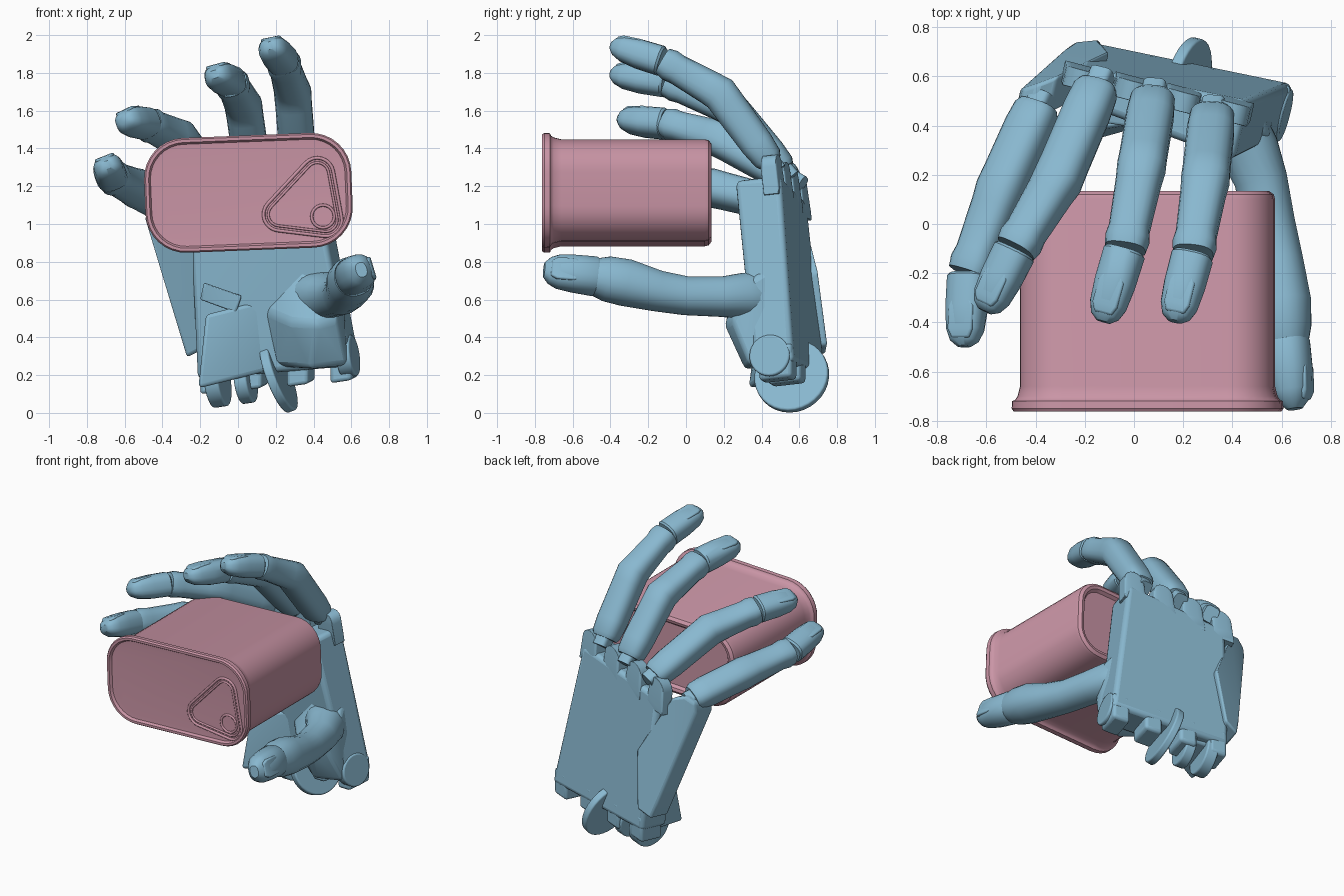
import bpy, bmesh, math
from mathutils import Vector as V

old = bpy.data.objects.get("Cube")
if old:
    bpy.data.objects.remove(old, do_unlink=True)


def material(name, rgb):
    m = bpy.data.materials.new(name)
    m.use_nodes = True
    m.diffuse_color = (*rgb, 1)
    m.node_tree.nodes["Principled BSDF"].inputs["Base Color"].default_value = (*rgb, 1)
    return m


blue = material("soft blue", (0.25, 0.48, 0.63))
pink = material("dusty pink", (0.59, 0.3, 0.38))


def finish(name, bm, mat=blue, bevel=0, angle=35):
    bmesh.ops.recalc_face_normals(bm, faces=bm.faces[:])
    me = bpy.data.meshes.new(name)
    bm.to_mesh(me)
    bm.free()
    ob = bpy.data.objects.new(name, me)
    bpy.context.collection.objects.link(ob)
    me.materials.append(mat)
    if bevel:
        mod = ob.modifiers.new("bevel", "BEVEL")
        mod.width, mod.segments = bevel, 3
    bpy.ops.object.select_all(action="DESELECT")
    ob.select_set(True)
    bpy.context.view_layer.objects.active = ob
    bpy.ops.object.shade_smooth_by_angle(angle=math.radians(angle))
    return ob


def skin(bm, rings):
    loops = [[bm.verts.new(p) for p in r] for r in rings]
    n = len(loops[0])
    for a, b in zip(loops, loops[1:]):
        for i in range(n):
            bm.faces.new((a[i], a[(i + 1) % n], b[(i + 1) % n], b[i]))
    bm.faces.new(loops[0][::-1])
    bm.faces.new(loops[-1])


def hull(name, pts, bevel=0.02):
    bm = bmesh.new()
    for p in pts:
        bm.verts.new(p)
    bmesh.ops.convex_hull(bm, input=bm.verts[:])
    bmesh.ops.dissolve_limit(bm, angle_limit=0.06, verts=bm.verts[:], edges=bm.edges[:])
    return finish(name, bm, bevel=bevel)


def disc(name, c, axis, r, depth, bevel=0.01):
    bm = bmesh.new()
    bmesh.ops.create_cone(bm, cap_ends=True, segments=32, radius1=r, radius2=r, depth=depth)
    rot = V(axis).to_track_quat("Z", "Y").to_matrix()
    for v in bm.verts:
        v.co = rot @ v.co + V(c)
    return finish(name, bm, bevel=bevel)


def loft(name, stations, hint, power=0.75, sides=20):
    """Skin rounded-box rings along stations of (centre, half width, half depth)."""
    pts = [V(s[0]) for s in stations]
    rings = []
    for i, (c, w, d) in enumerate(stations):
        t = (pts[min(i + 1, len(pts) - 1)] - pts[max(i - 1, 0)]).normalized()
        side = t.cross(V(hint)).normalized()
        up = side.cross(t)
        ring = []
        for k in range(sides):
            a = 2 * math.pi * (k + 0.5) / sides
            x, y = math.cos(a), math.sin(a)
            sx = math.copysign(abs(x) ** power, x) * w
            sy = math.copysign(abs(y) ** power, y) * d
            ring.append(V(c) + side * sx + up * sy)
        rings.append(ring)
    bm = bmesh.new()
    skin(bm, rings)
    return finish(name, bm, angle=40)


def nail(name, start, end, hint, lift, w):
    a, b = V(start), V(end)
    t = (b - a).normalized()
    side = t.cross(V(hint)).normalized()
    up = side.cross(t)
    pts = []
    for f, s, h in ((0.42, 0.75, 1), (0.52, 1, 1), (0.85, 1, 0.88), (0.97, 0.7, 0.7)):
        for sx in (-1, 1):
            for e in (-0.03, 0):
                pts.append(a.lerp(b, f) + side * sx * s * w + up * (lift * h + e))
    hull(name, pts, 0.008)


# Palm frame: outward normal of the back, and the sideways axis
N = V((0.22, 0.97, 0.11)).normalized()
L = V((0.95, -0.25, 0.14)).normalized()

# Palm slab, heel corner and thumb mound
back = [V(p) for p in ((0.46, 0.5, 1.26), (0.65, 0.57, 0.27), (-0.17, 0.74, 0.2), (-0.23, 0.64, 1.12))]
hull("palm", [p - N * o for p, t in zip(back, (0.25, 0.22, 0.22, 0.14)) for o in (0, t)], 0.03)
hull("heel_pad", [(-0.17, 0.38, 0.52), (-0.21, 0.33, 0.13), (-0.17, 0.7, 0.17), (-0.17, 0.66, 0.5),
                  (0.15, 0.46, 0.22), (0.15, 0.43, 0.6), (0.15, 0.6, 0.22), (0.15, 0.6, 0.6)], 0.02)
hull("thumb_mound", [(0.28, 0.25, 0.48), (0.42, 0.2, 0.47), (0.52, 0.24, 0.5), (0.38, 0.31, 0.23),
                     (0.58, 0.34, 0.25), (0.12, 0.44, 0.55), (0.2, 0.45, 0.24), (0.34, 0.36, 0.78),
                     (0.55, 0.36, 0.72), (0.58, 0.5, 0.3), (0.5, 0.5, 0.8), (0.2, 0.55, 0.4)], 0.03)
hull("side_flange", [(-0.18, 0.42, 0.69), (0.02, 0.39, 0.62), (-0.2, 0.44, 0.6), (-0.01, 0.4, 0.53),
                     (-0.18, 0.62, 0.69), (0.02, 0.6, 0.62), (-0.2, 0.62, 0.6), (-0.01, 0.6, 0.53)], 0.01)

# Little finger support plate
plate = [V(p) for p in ((-0.46, 0.55, 1.04), (-0.45, 0.55, 1.11), (-0.39, 0.57, 1.15), (-0.31, 0.6, 1.13),
                        (-0.1, 0.7, 0.74), (-0.14, 0.75, 0.36), (-0.24, 0.74, 0.31), (-0.27, 0.72, 0.4))]
hull("side_plate", [p - N * o for p in plate for o in (0, 0.15)], 0.015)

# Rounded knuckle lobes rising between the fingers
for i in range(4):
    c = V((0.41 - 0.205 * i, 0.5 + 0.045 * i, 1.3 - 0.04 * i))
    foot = c - V((0, 0, 0.15)) + N * 0.02
    hull(f"knuckle_lobe_{i + 1}", [p + L * r * math.cos(a) + V((0, 0, r * math.sin(a))) - N * o
                                   for p, r in ((c, 0.07), (foot, 0.08)) for o in (0.01, 0.09)
                                   for a in (math.pi * k / 8 for k in range(9))], 0.015)

# Wrist tabs and hinge discs
for i, f in enumerate((0.08, 0.36, 0.66, 0.92)):
    c = back[1].lerp(back[2], f) - N * 0.1
    hull(f"wrist_tab_{i + 1}", [c + L * a + N * b + V((0, 0, h)) for a in (-0.06, 0.06)
                                for b in (-0.09, 0.09) for h in (-0.08, 0.1)], 0.02)
disc("wrist_disc_middle", (0.215, 0.56, 0.195), (0.9, -0.22, 0.34), 0.2, 0.05)
disc("wrist_disc_side", (-0.11, 0.57, 0.17), L, 0.14, 0.08)
disc("wrist_disc_inner", (0.04, 0.55, 0.17), L, 0.12, 0.07)
disc("wrist_disc_outer", (0.58, 0.45, 0.3), L, 0.11, 0.08)

# Fingers: base, middle joint, end joint, tip
fingers = {
    "index": ((0.32, 0.46, 1.31), (0.29, 0.18, 1.69), (0.24, -0.12, 1.86), (0.17, -0.38, 1.94), (0, 1, 1)),
    "middle": ((0.08, 0.53, 1.27), (0.03, 0.23, 1.62), (-0.035, -0.1, 1.75), (-0.12, -0.38, 1.79), (0, 1, 1)),
    "ring": ((-0.14, 0.58, 1.22), (-0.31, 0.18, 1.45), (-0.48, -0.1, 1.53), (-0.6, -0.34, 1.55), (-0.2, 0.6, 1)),
    "little": ((-0.38, 0.5, 1.1), (-0.54, 0.14, 1.19), (-0.67, -0.2, 1.25), (-0.69, -0.48, 1.31), (-0.4, 0.5, 1)),
}
W = 0.097
for name, (base, mid, end, tip, hint) in fingers.items():
    base, mid, end, tip = (V(p) for p in (base, mid, end, tip))
    loft(f"{name}_hinge_tongue", [(base.lerp(mid, f), W * 0.5, W * 0.55) for f in (-0.08, 0.1, 0.25)], hint, 0.5)
    loft(f"{name}_finger_shaft", [
        (base.lerp(mid, 0.04), W * 0.8, W * 0.65), (base.lerp(mid, 0.1), W * 0.94, W * 0.82),
        (base.lerp(mid, 0.3), W, W * 0.92), (base.lerp(mid, 0.85), W, W * 0.97),
        (mid, W * 1.02, W), (mid.lerp(end, 0.2), W * 0.95, W * 0.93),
        (mid.lerp(end, 0.75), W * 0.86, W * 0.83), (mid.lerp(end, 0.88), W * 0.93, W * 0.88),
        (end, W * 0.86, W * 0.78)], hint)
    loft(f"{name}_fingertip", [
        (end.lerp(tip, 0.02), W * 0.78, W * 0.72), (end.lerp(tip, 0.06), W * 0.88, W * 0.82),
        (end.lerp(tip, 0.5), W * 0.86, W * 0.8), (end.lerp(tip, 0.82), W * 0.78, W * 0.68),
        (end.lerp(tip, 0.98), W * 0.6, W * 0.48), (end.lerp(tip, 1.06), W * 0.3, W * 0.22)], hint)
    nail(f"{name}_nail", end, tip, hint, W * 0.76, W * 0.55)

# Thumb: flared socket, waisted shaft and tip
th = (1, 0, 0.3)
loft("thumb_shaft", [
    ((0.36, 0.45, 0.6), 0.12, 0.12), ((0.42, 0.38, 0.62), 0.13, 0.13), ((0.47, 0.3, 0.62), 0.12, 0.12),
    ((0.515, 0.18, 0.615), 0.105, 0.108), ((0.55, 0, 0.62), 0.102, 0.105), ((0.575, -0.15, 0.645), 0.108, 0.112),
    ((0.595, -0.32, 0.69), 0.125, 0.125), ((0.605, -0.42, 0.71), 0.12, 0.115),
    ((0.61, -0.48, 0.72), 0.1, 0.1)], th, 0.9)
joint, end = V((0.61, -0.46, 0.72)), V((0.65, -0.73, 0.755))
loft("thumb_tip", [(joint.lerp(end, f), w, d) for f, w, d in (
    (0, 0.09, 0.09), (0.1, 0.105, 0.1), (0.5, 0.1, 0.095), (0.8, 0.092, 0.08), (0.97, 0.072, 0.058),
    (1.08, 0.04, 0.03))], th, 0.85)
nail("thumb_nail", joint, end, th, 0.088, 0.06)

# Can: rounded rectangle rings from the rear base to the rolled front rim
TILT = math.radians(2.3)
CAN = V((0.055, 0, 1.165))


def can_ring(y, hx, hz, r):
    ring = []
    for q, (sx, sz) in enumerate(((1, 1), (-1, 1), (-1, -1), (1, -1))):
        for k in range(9):
            a = math.pi / 2 * (q + k / 8)
            x = sx * (hx - r) + r * math.cos(a)
            z = sz * (hz - r) + r * math.sin(a)
            ring.append(CAN + V((x * math.cos(TILT) - z * math.sin(TILT), y,
                                 x * math.sin(TILT) + z * math.cos(TILT))))
    return ring


bm = bmesh.new()
skin(bm, [can_ring(y, 0.515 + g, 0.27 + g, 0.18 + g) for y, g in (
    (0.11, -0.06), (0.13, -0.045), (0.135, -0.025), (0.12, -0.005), (0.1, 0), (-0.66, 0), (-0.7, 0.01),
    (-0.715, 0.02), (-0.72, 0.032), (-0.75, 0.034), (-0.762, 0.026), (-0.762, 0.01), (-0.745, 0), (-0.743, -0.03))])
finish("can", bm, pink)


# Pull tab: raised wires on the lid
def wire(name, centres, r, thick):
    cu = bpy.data.curves.new(name, "CURVE")
    cu.dimensions, cu.bevel_depth, cu.bevel_resolution = "3D", thick, 2
    pts, n = [], len(centres)
    for i, (x, z) in enumerate(centres):
        if n == 1:
            a0, span = 0, 2 * math.pi * 23 / 24
        else:
            px, pz = centres[i - 1]
            nx, nz = centres[(i + 1) % n]
            a0 = math.atan2(z - pz, x - px) - math.pi / 2
            span = (math.atan2(nz - z, nx - x) - math.pi / 2 - a0) % (2 * math.pi)
        steps = 23 if n == 1 else 8
        pts += [(x + r * math.cos(a0 + span * k / steps), -0.744, z + r * math.sin(a0 + span * k / steps))
                for k in range(steps + 1)]
    sp = cu.splines.new("POLY")
    sp.points.add(len(pts) - 1)
    for p, co in zip(sp.points, pts):
        p.co = (*co, 1)
    sp.use_cyclic_u = True
    cu.materials.append(pink)
    bpy.context.collection.objects.link(bpy.data.objects.new(name, cu))


corners = [(0.42, 1.265), (0.22, 1.05), (0.465, 1.02)]
wire("tab_outer_edge", corners, 0.085, 0.009)
wire("tab_inner_edge", corners, 0.06, 0.007)
wire("tab_rivet", [(0.45, 1.04)], 0.06, 0.008)
